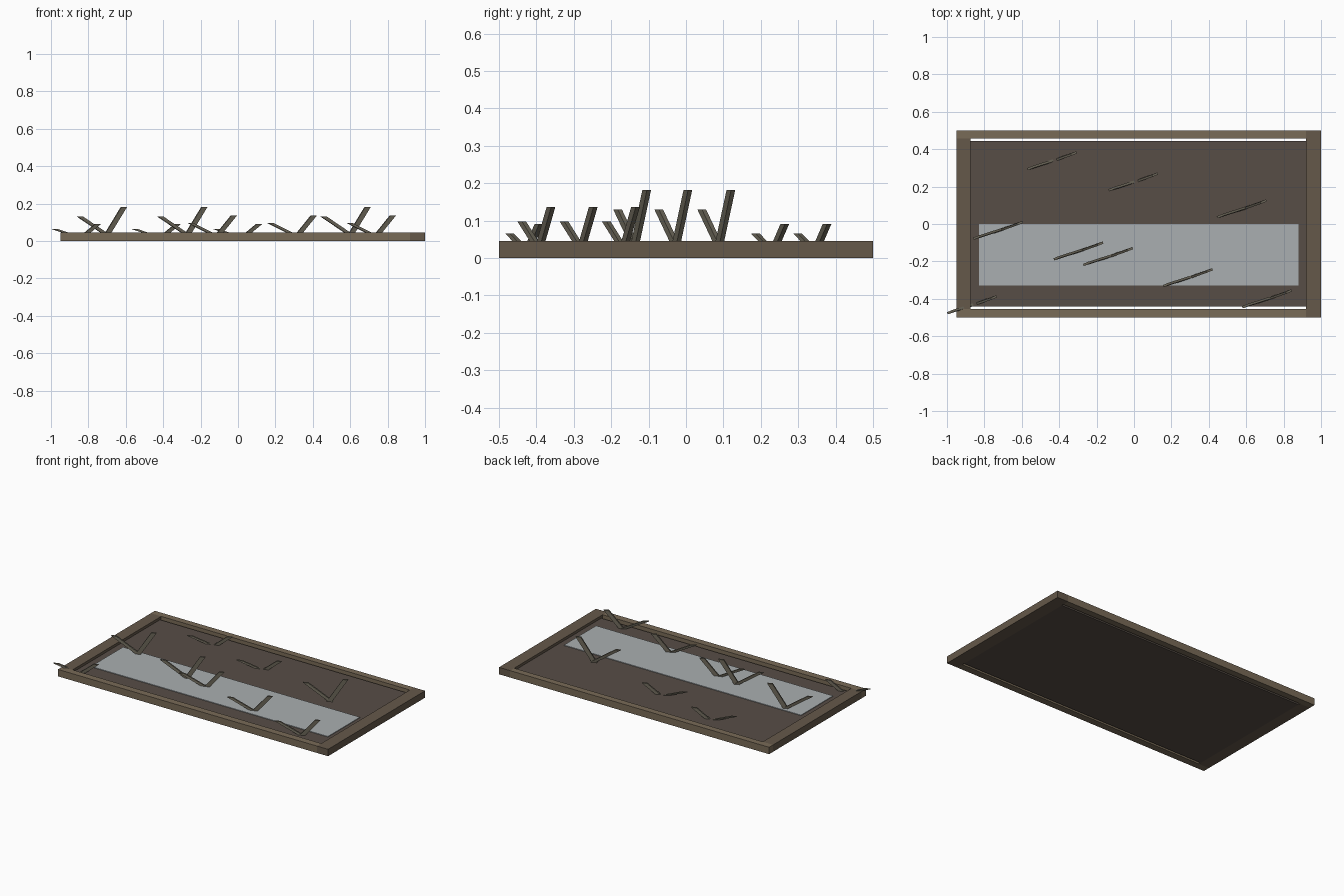
import bpy
from mathutils import Vector

if "Cube" in bpy.data.objects:
    bpy.data.objects.remove(bpy.data.objects["Cube"])


def material(name, rgb):
    m = bpy.data.materials.new(name)
    m.diffuse_color = (*rgb, 1)
    m.use_nodes = True
    m.node_tree.nodes["Principled BSDF"].inputs["Base Color"].default_value = m.diffuse_color
    return m


RAIL = material("rail_wood", (0.19, 0.145, 0.095))
END = material("end_wood", (0.13, 0.098, 0.068))
SOIL = material("soil", (0.095, 0.075, 0.062))
WATER = material("water", (0.40, 0.43, 0.44))
REED = material("reed", (0.15, 0.135, 0.10))

QUADS = [(3, 2, 1, 0), (4, 5, 6, 7), (0, 1, 5, 4),
         (1, 2, 6, 5), (2, 3, 7, 6), (3, 0, 4, 7)]


def add_mesh(name, verts, faces, mat):
    mesh = bpy.data.meshes.new(name)
    mesh.from_pydata(verts, [], faces)
    mesh.materials.append(mat)
    obj = bpy.data.objects.new(name, mesh)
    bpy.context.collection.objects.link(obj)
    return obj


def box(name, x, y, z, mat):
    verts = [(x[i], y[j], h) for h in z for i, j in ((0, 0), (1, 0), (1, 1), (0, 1))]
    return add_mesh(name, verts, QUADS, mat)


def blade(base, tip):
    """Slanted board with a level end, long side of its section along u."""
    u = Vector((0.92, 0.38, 0)) * 0.016
    v = Vector((-0.38, 0.92, 0)) * 0.006
    return [Vector(c) + a * u + b * v for c in (base, tip)
            for a, b in ((-1, -1), (1, -1), (1, 1), (-1, 1))]


# Wooden frame
H = (0, 0.045)
box("back_rail", (-0.95, 0.92), (0.458, 0.5), H, RAIL)
box("front_rail", (-0.95, 0.92), (-0.5, -0.455), H, RAIL)
box("left_end", (-0.95, -0.875), (-0.455, 0.458), H, END)
box("right_end", (0.92, 1.0), (-0.5, 0.5), H, END)

# Soil bed and strip of water
box("soil_bed", (-0.875, 0.92), (-0.44, 0.445), (0.0, 0.028), SOIL)
box("water_strip", (-0.83, 0.88), (-0.33, 0.0), (0.02, 0.032), WATER)

# Reeds: one V-shaped pair, repeated at three heights
left = blade((-0.061, -0.028, 0.001), (-0.251, -0.089, 0.130))
right = blade((-0.127, -0.050, 0.001), (-0.017, -0.011, 0.182))
pair_faces = QUADS + [tuple(i + 8 for i in f) for f in QUADS]

# x and y of the right-hand tip, height scale
spots = [(-0.305, 0.388, 0.5), (0.130, 0.275, 0.5), (-0.732, -0.382, 0.5),
         (-0.005, -0.124, 0.75), (0.422, -0.237, 0.75), (0.845, -0.350, 0.75),
         (-0.593, 0.016, 1), (-0.163, -0.094, 1), (0.710, 0.131, 1)]
reed_mesh = None
for n, (x, y, s) in enumerate(spots, 1):
    if reed_mesh is None:
        obj = add_mesh("reed_pair_1", left + right, pair_faces, REED)
        reed_mesh = obj.data
    else:
        obj = bpy.data.objects.new(f"reed_pair_{n}", reed_mesh)
        bpy.context.collection.objects.link(obj)
    obj.location = (x, y, 0)
    obj.scale = (1, 1, s)
